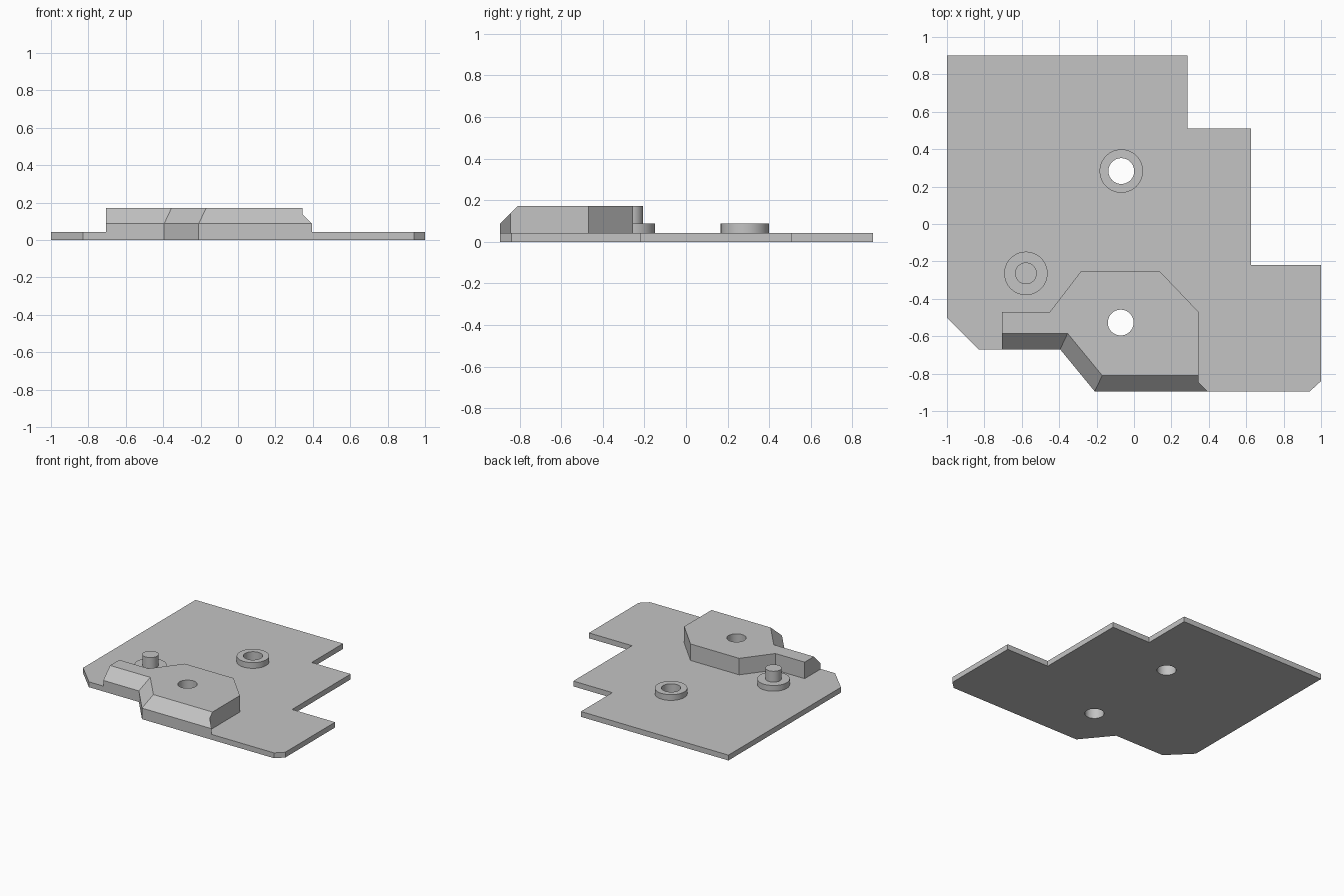
import bpy, bmesh, math

if "Cube" in bpy.data.objects:
    bpy.data.objects.remove(bpy.data.objects["Cube"])

grey = bpy.data.materials.new("plain grey")
grey.use_nodes = True
grey.diffuse_color = (0.55, 0.55, 0.55, 1)
grey.node_tree.nodes["Principled BSDF"].inputs["Base Color"].default_value = (0.55, 0.55, 0.55, 1)

PLATE, STEP, TOP = 0.042, 0.087, 0.172   # main heights
HOLE_R = 0.069


def finish(bm, name):
    bmesh.ops.recalc_face_normals(bm, faces=bm.faces[:])
    mesh = bpy.data.meshes.new(name)
    bm.to_mesh(mesh)
    bm.free()
    mesh.materials.append(grey)
    obj = bpy.data.objects.new(name, mesh)
    bpy.context.collection.objects.link(obj)
    return obj


def select_only(obj):
    bpy.ops.object.select_all(action='DESELECT')
    obj.select_set(True)
    bpy.context.view_layer.objects.active = obj


def cylinder(name, x, y, r, z0, z1):
    bm = bmesh.new()
    bmesh.ops.create_cone(bm, cap_ends=True, segments=64, radius1=r, radius2=r, depth=z1 - z0)
    bmesh.ops.translate(bm, verts=bm.verts[:], vec=(x, y, (z0 + z1) / 2))
    return finish(bm, name)


def drill(obj, x, y):
    cutter = cylinder("hole_cutter", x, y, HOLE_R, -0.1, 0.3)
    cutter.hide_render = True
    mod = obj.modifiers.new("hole", 'BOOLEAN')
    mod.operation, mod.solver, mod.object = 'DIFFERENCE', 'EXACT', cutter
    select_only(obj)
    bpy.ops.object.modifier_apply(modifier=mod.name)
    bpy.data.objects.remove(cutter)


# Stepped base plate
outline = [(-1, 0.9), (-1, -0.5), (-0.83, -0.67), (-0.395, -0.67), (-0.21, -0.895),
           (0.94, -0.895), (1, -0.84), (1, -0.22), (0.625, -0.22), (0.625, 0.51),
           (0.285, 0.51), (0.285, 0.9)]
bm = bmesh.new()
base = bm.faces.new([bm.verts.new((x, y, 0)) for x, y in outline])
new = bmesh.ops.extrude_face_region(bm, geom=[base])["geom"]
bmesh.ops.translate(bm, verts=[v for v in new if isinstance(v, bmesh.types.BMVert)], vec=(0, 0, PLATE))
plate = finish(bm, "base_plate")

# Raised block: straight back walls, sloped front edge, small flare at the left front
back = [(0.345, -0.47), (0.14, -0.255), (-0.285, -0.255), (-0.45, -0.47), (-0.705, -0.47)]
front = [(-0.705, -0.67), (-0.395, -0.67), (-0.21, -0.895), (0.395, -0.895)]
slope_top = [(-0.705, -0.585), (-0.355, -0.585), (-0.17, -0.81), (0.345, -0.81)]
flare = (0.345, -0.845)
bm = bmesh.new()


def ring(points, z):
    return [bm.verts.new((x, y, z)) for x, y in points]


back_low, back_top = ring(back, PLATE), ring(back, TOP)
front_low, front_mid, front_top = ring(front, PLATE), ring(front, STEP), ring(slope_top, TOP)
flare_low, flare_top = ring([flare], PLATE)[0], ring([flare], STEP + 0.05)[0]
bm.faces.new(back_low + front_low + [flare_low])
bm.faces.new(back_top + front_top)
for i in range(4):
    bm.faces.new([back_low[i], back_low[i + 1], back_top[i + 1], back_top[i]])
for i in range(3):
    bm.faces.new([front_low[i], front_low[i + 1], front_mid[i + 1], front_mid[i]])
    edge = [flare_top] if i == 2 else []
    bm.faces.new([front_mid[i], front_mid[i + 1]] + edge + [front_top[i + 1], front_top[i]])
bm.faces.new([back_low[4], front_low[0], front_mid[0], front_top[0], back_top[4]])
bm.faces.new([front_low[3], flare_low, flare_top, front_mid[3]])
bm.faces.new([flare_low, back_low[0], back_top[0], front_top[3], flare_top])
block = finish(bm, "raised_block")

# Round bosses and locating pin
collar = cylinder("hole_collar", -0.068, 0.283, 0.116, PLATE, STEP)
pin_base = cylinder("pin_base", -0.578, -0.264, 0.116, PLATE, STEP)
pin = cylinder("locating_pin", -0.578, -0.264, 0.058, STEP, TOP)

# Through holes
for obj in (plate, collar):
    drill(obj, -0.068, 0.283)
for obj in (plate, block):
    drill(obj, -0.071, -0.527)

for obj in (plate, block, collar, pin_base, pin):
    select_only(obj)
    bpy.ops.object.shade_smooth_by_angle(angle=math.radians(25))
